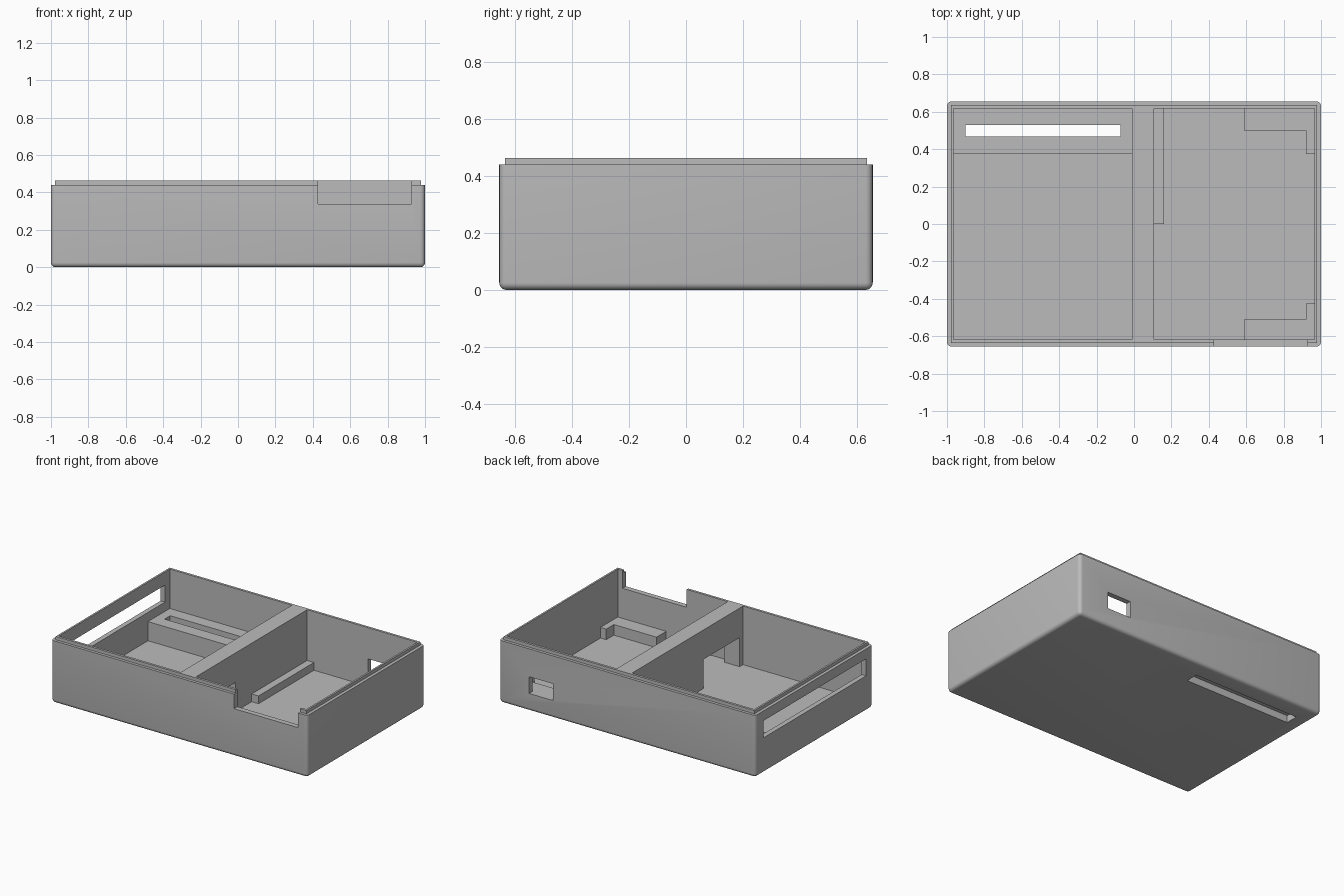
import bpy
import bmesh

cube = bpy.data.objects.get("Cube")
if cube:
    bpy.data.objects.remove(cube, do_unlink=True)

grey = bpy.data.materials.new("plain grey")
grey.use_nodes = True
GREY = (0.5, 0.5, 0.5, 1)
grey.diffuse_color = GREY
grey.node_tree.nodes["Principled BSDF"].inputs["Base Color"].default_value = GREY

# Main dimensions
OX, OY = 1.0, 0.655          # outer half size
LX, LY = 0.978, 0.635        # lip outer half size
IX, IY = 0.965, 0.618        # inner half size
FLOOR, STEP, TOP = 0.05, 0.44, 0.463
DIV_L, DIV_R = -0.012, 0.107


def prism(name, points, z0, z1):
    """Extrude a plan outline between two heights."""
    bm = bmesh.new()
    base = bm.faces.new([bm.verts.new((x, y, z0)) for x, y in points])
    up = bmesh.ops.extrude_face_region(bm, geom=[base])
    for v in up["geom"]:
        if isinstance(v, bmesh.types.BMVert):
            v.co.z = z1
    bmesh.ops.recalc_face_normals(bm, faces=bm.faces)
    mesh = bpy.data.meshes.new(name)
    bm.to_mesh(mesh)
    bm.free()
    mesh.materials.append(grey)
    obj = bpy.data.objects.new(name, mesh)
    bpy.context.collection.objects.link(obj)
    return obj


def box(name, x, y, z):
    return prism(name, [(x[0], y[0]), (x[1], y[0]), (x[1], y[1]), (x[0], y[1])], *z)


def activate(obj):
    bpy.ops.object.select_all(action="DESELECT")
    obj.select_set(True)
    bpy.context.view_layer.objects.active = obj


def combine(obj, x, y, z, operation="DIFFERENCE"):
    """Cut or join a box, then discard the helper."""
    tool = box("helper", x, y, z)
    tool.hide_render = True
    activate(obj)
    mod = obj.modifiers.new("bool", "BOOLEAN")
    mod.operation, mod.solver, mod.object = operation, "EXACT", tool
    bpy.ops.object.modifier_apply(modifier=mod.name)
    bpy.data.objects.remove(tool, do_unlink=True)


# Outer case, rounded on the bottom and upright edges
case = box("case", (-OX, OX), (-OY, OY), (0, STEP))
bm = bmesh.new()
bm.from_mesh(case.data)
rounded = [e for e in bm.edges if min(v.co.z for v in e.verts) < 0.01]
bmesh.ops.bevel(bm, geom=rounded, offset=0.025, segments=5, profile=0.5, affect="EDGES")
bm.to_mesh(case.data)
bm.free()

# Lip and the two compartments, leaving the divider between them
combine(case, (-LX, LX), (-LY, LY), (0.2, TOP), "UNION")
combine(case, (-IX, DIV_L), (-IY, IY), (FLOOR, 0.6))
combine(case, (DIV_R, IX), (-IY, IY), (FLOOR, 0.6))

# Front notch, long side window, small back window, divider passage
combine(case, (0.427, 0.928), (-0.8, -0.6), (0.337, 0.6))
combine(case, (-1.1, -0.9), (-0.58, 0.565), (0.25, 0.37))
combine(case, (0.58, 0.765), (0.6, 0.8), (0.125, 0.243))
combine(case, (-0.1, 0.2), (-0.58, -0.18), (FLOOR, 0.255))

# Raised shelf with a slot that runs through the floor
shelf = box("slotted_shelf", (-IX, DIV_L), (0.375, IY), (FLOOR, 0.185))
SLOT = (-0.9, -0.072)
combine(shelf, SLOT, (0.467, 0.53), (0, 0.3))
combine(case, SLOT, (0.44, 0.53), (-0.1, 0.1))

# Low rib beside the divider
box("divider_rib", (DIV_R, 0.16), (0, IY), (FLOOR, 0.105))


# Corner supports
def corner_support(name, wall, edge, toe):
    prism(name, [(0.587, wall), (0.587, edge), (0.92, edge),
                 (0.92, toe), (IX, toe), (IX, wall)], FLOOR, 0.125)


corner_support("back_corner_support", IY, 0.5, 0.375)
corner_support("front_corner_support", -IY, -0.51, -0.425)

activate(case)
bpy.ops.object.shade_smooth_by_angle(angle=0.6)
